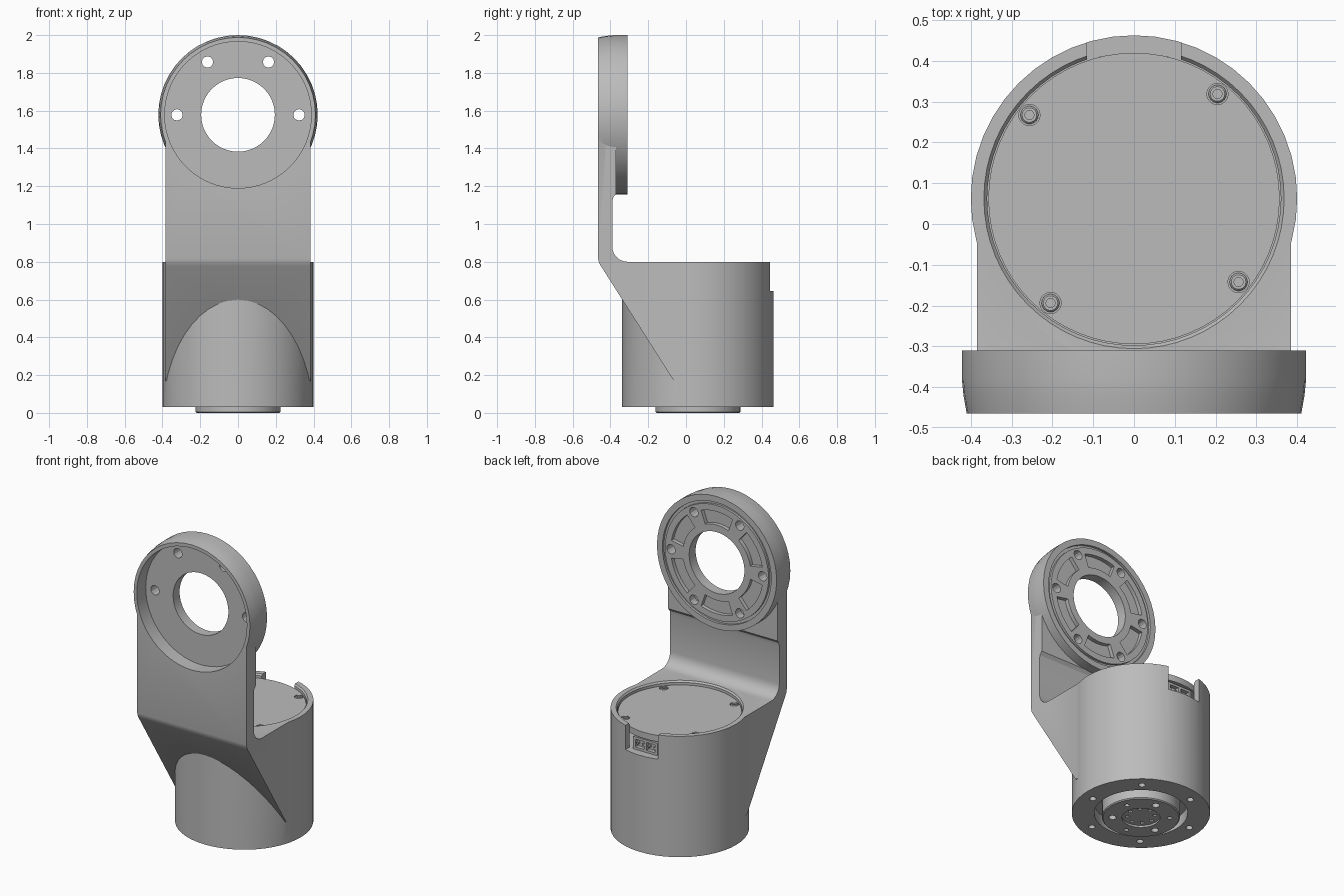
import bpy, bmesh, math
from math import cos, sin, pi, radians
from mathutils import Matrix, Vector

if "Cube" in bpy.data.objects:
    bpy.data.objects.remove(bpy.data.objects["Cube"], do_unlink=True)

grey = bpy.data.materials.new("plain grey")
grey.use_nodes = True
grey.diffuse_color = (0.5, 0.5, 0.5, 1)
grey.node_tree.nodes["Principled BSDF"].inputs["Base Color"].default_value = (0.5, 0.5, 0.5, 1)

CY = 0.0625                                   # axis of the round base
BASE = Matrix.Translation((0, CY, 0))
HEAD = Matrix.Translation((0, 0, 1.578)) @ Matrix.Rotation(-pi / 2, 4, 'X')


def finish(name, bm, matrix):
    bmesh.ops.transform(bm, matrix=matrix, verts=bm.verts)
    bmesh.ops.recalc_face_normals(bm, faces=bm.faces)
    mesh = bpy.data.meshes.new(name)
    bm.to_mesh(mesh)
    bm.free()
    obj = bpy.data.objects.new(name, mesh)
    bpy.context.collection.objects.link(obj)
    mesh.materials.append(grey)
    return obj


def lathe(name, profile, matrix, segs=48, ring=False):
    """Turn (radius, height) points round z; ring=True closes the section itself."""
    bm = bmesh.new()
    rows = [[bm.verts.new((r * cos(2 * pi * i / segs), r * sin(2 * pi * i / segs), h))
             for i in range(segs)] for r, h in profile]
    pairs = list(zip(rows, rows[1:]))
    if ring:
        pairs.append((rows[-1], rows[0]))
    else:
        bm.faces.new(rows[0])
        bm.faces.new(rows[-1])
    for a, b in pairs:
        for i in range(segs):
            j = (i + 1) % segs
            bm.faces.new((a[i], a[j], b[j], b[i]))
    return finish(name, bm, matrix)


def prism(name, points, depth, matrix):
    """Extrude a flat outline along local z."""
    bm = bmesh.new()
    face = bm.faces.new([bm.verts.new((x, y, 0)) for x, y in points])
    new = bmesh.ops.extrude_face_region(bm, geom=[face])["geom"]
    bmesh.ops.translate(bm, vec=(0, 0, depth),
                        verts=[v for v in new if isinstance(v, bmesh.types.BMVert)])
    return finish(name, bm, matrix)


def box(name, lo, hi):
    pts = [(lo[0], lo[1]), (hi[0], lo[1]), (hi[0], hi[1]), (lo[0], hi[1])]
    return prism(name, pts, hi[2] - lo[2], Matrix.Translation((0, 0, lo[2])))


def boolean(obj, tool, op='DIFFERENCE'):
    mod = obj.modifiers.new("cut", 'BOOLEAN')
    mod.operation, mod.object, mod.solver = op, tool, 'EXACT'
    bpy.context.view_layer.update()
    deps = bpy.context.evaluated_depsgraph_get()
    mesh = bpy.data.meshes.new_from_object(obj.evaluated_get(deps))
    obj.modifiers.clear()
    obj.data = mesh
    bpy.data.objects.remove(tool, do_unlink=True)


def drill(obj, matrix, radius, angle, size, lo, hi, segs=12):
    spot = Matrix.Translation((radius * cos(angle), radius * sin(angle), 0))
    boolean(obj, lathe("drill", [(size, lo), (size, hi)], matrix @ spot, segs))


# Round base with the arm and the ring head joined on
bracket = lathe("bracket", [(0.4, 0.03), (0.4, 0.8)], BASE, 48)
fillet = [(-0.31 - 0.08 * sin(t), 0.88 - 0.08 * cos(t))
          for t in (radians(15 * k) for k in range(7))]
side = [(-0.465, 0.815), (-0.461, 0.797), (-0.452, 0.78), (-0.065, 0.17), (0.06, 0.17), (0.06, 0.8)]
side += fillet + [(-0.39, 1.12), (-0.386, 1.14), (-0.37, 1.16), (-0.37, 1.5), (-0.465, 1.5)]
to_side = Matrix(((0, 0, 1, -0.385), (1, 0, 0, 0), (0, 1, 0, 0), (0, 0, 0, 1)))
boolean(bracket, prism("arm", side, 0.77, to_side), 'UNION')
boolean(bracket, lathe("head", [(0.41, -0.465), (0.418, -0.42), (0.422, -0.38), (0.422, -0.31)],
                       HEAD, 48), 'UNION')

# Ring head: front recess, bore, back groove, pockets and bolt holes
boolean(bracket, lathe("recess", [(0.388, -0.5), (0.388, -0.375)], HEAD, 64))
boolean(bracket, lathe("bore", [(0.195, -0.5), (0.195, -0.25)], HEAD, 48))
boolean(bracket, lathe("groove", [(0.365, -0.325), (0.383, -0.325), (0.383, -0.28), (0.365, -0.28)],
                       HEAD, 64, ring=True))
for k in range(6):
    mid = radians(60 * k + 30)
    arc = [mid + radians(d) for d in range(-20, 21, 5)]
    outline = [(0.325 * cos(a), 0.325 * sin(a)) for a in arc]
    outline += [(0.24 * cos(a), 0.24 * sin(a)) for a in reversed(arc)]
    boolean(bracket, prism("pocket", outline, 0.1, HEAD @ Matrix.Translation((0, 0, -0.335))))
    angle = radians(60 * k)
    through = sin(angle) < 0.1               # the two lower holes are blind
    drill(bracket, HEAD, 0.323, angle, 0.03, -0.42 if through else -0.36, -0.25)

# Base: lid seat, cable notch, underside recess and bolt holes
boolean(bracket, lathe("seat", [(0.36, 0.645), (0.36, 0.79), (0.372, 0.805)], BASE, 64))
boolean(bracket, box("notch", (-0.115, 0.36, 0.645), (0.115, 0.55, 0.9)))
boolean(bracket, lathe("under_recess", [(0.27, -0.02), (0.27, 0.1)], BASE, 48))
for k in range(6):
    drill(bracket, BASE, 0.325, radians(51 + 60 * k), 0.02, 0, 0.08)

# Lid with four socket screws
lid = lathe("lid", [(0.357, 0.735), (0.357, 0.775)], BASE, 64)
parts = [bracket, lid]
for k in range(4):
    angle = radians(51.4 + 90 * k)
    drill(lid, BASE, 0.328, angle, 0.026, 0.762, 0.8, 20)
    spot = BASE @ Matrix.Translation((0.328 * cos(angle), 0.328 * sin(angle), 0))
    screw = lathe("lid_screw", [(0.022, 0.755), (0.022, 0.774), (0.018, 0.778), (0.011, 0.778),
                                (0.011, 0.766)], spot, 18)
    parts.append(screw)

# Output hub under the base
hub = lathe("output_hub", [(0.225, 0.11), (0.225, 0.006), (0.219, 0), (0.11, 0), (0.11, 0.012)], BASE, 48)
for k in range(6):
    drill(hub, BASE, 0.165, radians(21 + 60 * k), 0.022 if k % 2 else 0.014, -0.02, 0.04)
for k in range(8):
    drill(hub, BASE, 0.08, radians(45 * k), 0.012, -0.02, 0.04, 8)
parts.append(hub)

# Cable connector in the notch
connector = box("cable_connector", (-0.085, 0.33, 0.64), (0.085, 0.41, 0.725))
for x in (-0.04, 0.04):
    boolean(connector, box("socket", (x - 0.03, 0.385, 0.66), (x + 0.03, 0.45, 0.71)))
parts.append(connector)
for x in (-0.06, -0.02, 0.02, 0.06):
    parts.append(box("connector_pin", (x - 0.006, 0.38, 0.678), (x + 0.006, 0.405, 0.69)))

# Smooth round faces, keep edges sharp
bpy.ops.object.select_all(action='DESELECT')
for obj in parts:
    obj.select_set(True)
bpy.context.view_layer.objects.active = bracket
bpy.ops.object.shade_smooth_by_angle(angle=radians(25))
